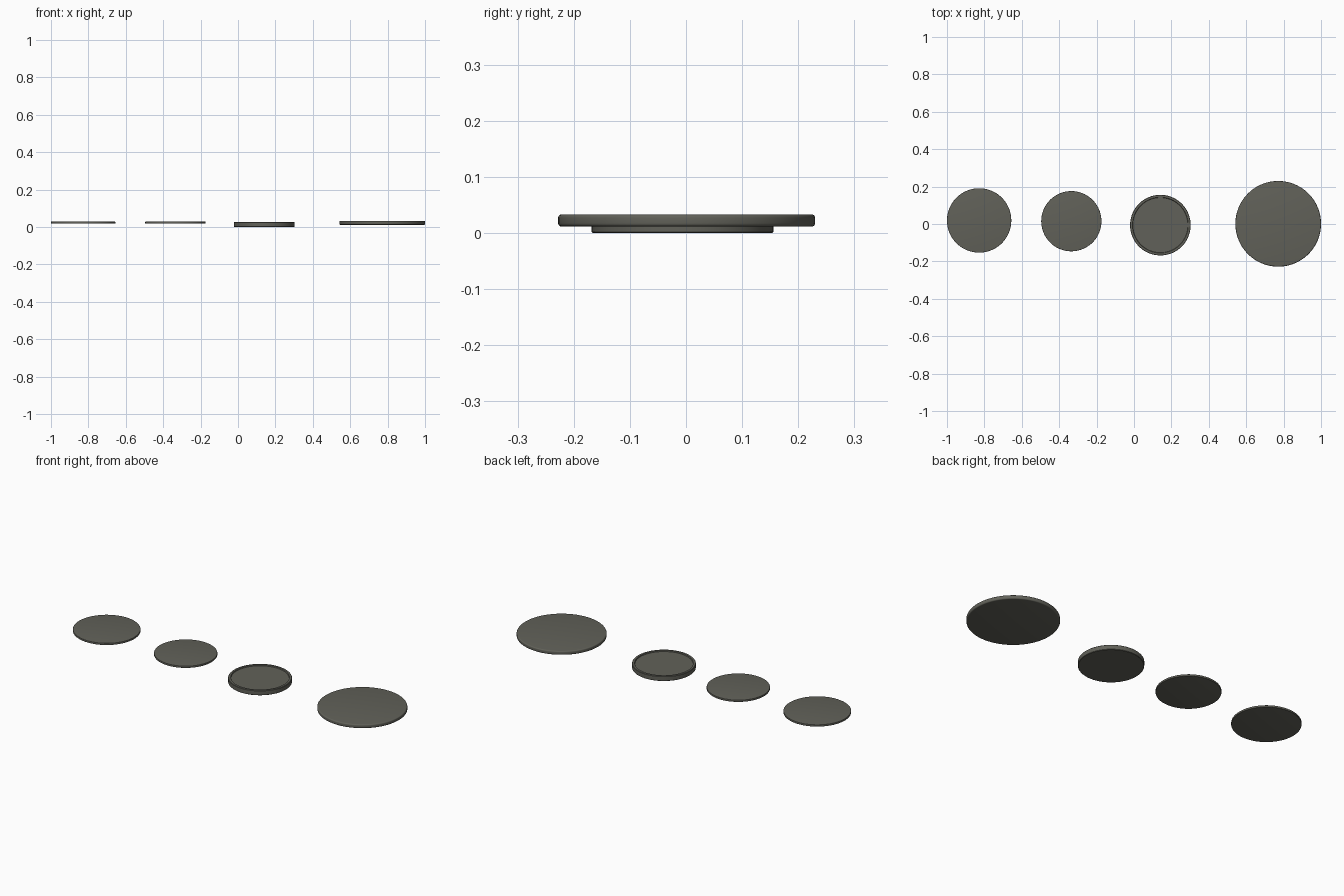
import bpy, bmesh
from math import pi, cos, sin, radians

if "Cube" in bpy.data.objects:
    bpy.data.objects.remove(bpy.data.objects["Cube"])

mat = bpy.data.materials.new("dark_grey")
mat.diffuse_color = (0.12, 0.12, 0.10, 1)
mat.use_nodes = True
mat.node_tree.nodes["Principled BSDF"].inputs["Base Color"].default_value = mat.diffuse_color

SEGS = 96


def rounded(r, z0, z1, b, steps=4):
    """Half profile of a solid disc with rounded rim, bottom centre to top."""
    pts = [(0, z0)]
    for i in range(steps + 1):
        a = -pi / 2 + pi / 2 * i / steps
        pts.append((r - b + b * cos(a), z0 + b + b * sin(a)))
    for i in range(steps + 1):
        a = pi / 2 * i / steps
        pts.append((r - b + b * cos(a), z1 - b + b * sin(a)))
    return pts + [(0, z1)]


def lathe(name, x, y, profile):
    """Revolve a half profile around z."""
    bm = bmesh.new()
    verts = [bm.verts.new((r, 0, z)) for r, z in profile]
    edges = [bm.edges.new(p) for p in zip(verts, verts[1:])]
    bmesh.ops.spin(bm, geom=verts + edges, cent=(0, 0, 0), axis=(0, 0, 1),
                   angle=2 * pi, steps=SEGS, use_merge=True)
    bmesh.ops.remove_doubles(bm, verts=bm.verts, dist=1e-5)
    bmesh.ops.recalc_face_normals(bm, faces=bm.faces)
    me = bpy.data.meshes.new(name)
    bm.to_mesh(me)
    bm.free()
    ob = bpy.data.objects.new(name, me)
    ob.location = (x, y, 0)
    me.materials.append(mat)
    bpy.context.collection.objects.link(ob)
    bpy.ops.object.select_all(action='DESELECT')
    ob.select_set(True)
    bpy.context.view_layer.objects.active = ob
    bpy.ops.object.shade_smooth_by_angle(angle=radians(35))
    return ob


# two thin discs
lathe("thin_disc_left", -0.828, 0.019, rounded(0.172, 0.018, 0.029, 0.002))
lathe("thin_disc_middle", -0.335, 0.015, rounded(0.161, 0.018, 0.029, 0.002))

# disc with a raised rim and shallow recessed top
lathe("rimmed_disc", 0.141, -0.006, [
    (0, 0), (0.160, 0), (0.162, 0.002), (0.162, 0.025), (0.160, 0.027),
    (0.149, 0.027), (0.147, 0.022), (0, 0.022)])

# large disc with rounded edge
lathe("large_disc", 0.771, 0.001, rounded(0.229, 0.0115, 0.033, 0.006))
